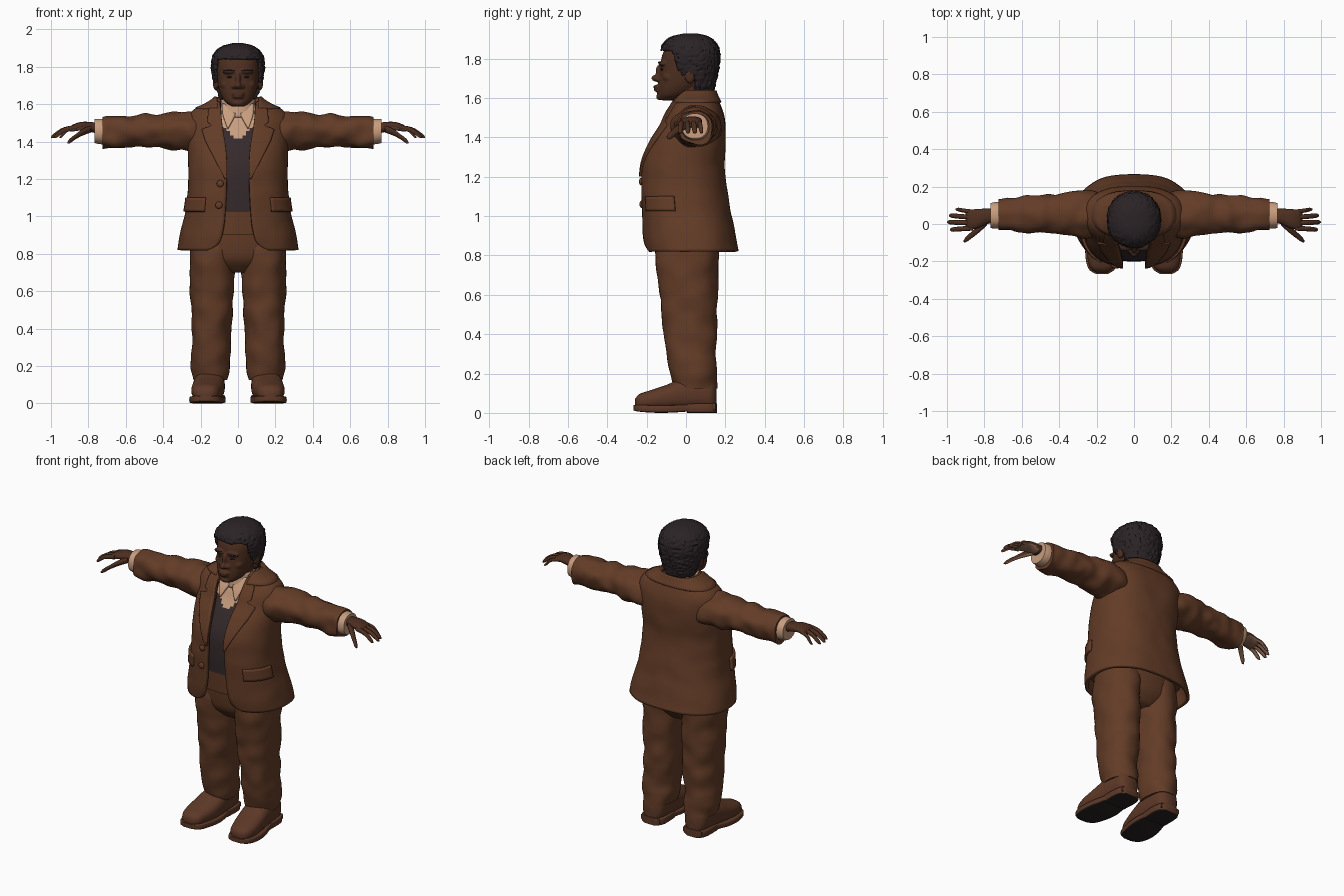
import bpy, bmesh, math
from mathutils import Vector, Matrix, noise

cube = bpy.data.objects.get("Cube")
if cube:
    bpy.data.objects.remove(cube, do_unlink=True)


def material(name, *rgb):
    m = bpy.data.materials.new(name)
    m.use_nodes = True
    m.diffuse_color = (*rgb, 1)
    bsdf = m.node_tree.nodes["Principled BSDF"]
    bsdf.inputs["Base Color"].default_value = (*rgb, 1)
    bsdf.inputs["Roughness"].default_value = 0.8
    return m


SUIT = material("brown suit", 0.125, 0.045, 0.02)
SHOE = material("shoe leather", 0.11, 0.04, 0.02)
SKIN = material("dark skin", 0.075, 0.028, 0.014)
PALM = material("palm skin", 0.3, 0.16, 0.1)
HAIR = material("black hair", 0.024, 0.017, 0.019)
VEST = material("charcoal vest", 0.036, 0.023, 0.025)
CREAM = material("cream shirt", 0.58, 0.34, 0.21)
SOLE = material("dark sole", 0.022, 0.015, 0.016)


def interp(keys, t, smooth=True):
    """Interpolate rows of (t, values...) at t."""
    t = min(max(t, keys[0][0]), keys[-1][0])
    i = max(k for k in range(len(keys) - 1) if keys[k][0] <= t)
    a, b = keys[i], keys[i + 1]
    h = b[0] - a[0]
    u = (t - a[0]) / h
    p, q = keys[max(i - 1, 0)], keys[min(i + 2, len(keys) - 1)]
    out = []
    for j in range(1, len(a)):
        lin = a[j] + (b[j] - a[j]) * u
        if smooth:
            da = (b[j] - p[j]) / (b[0] - p[0]) * h
            db = (q[j] - a[j]) / (q[0] - a[0]) * h
            d = b[j] - a[j]
            lin += u * (1 - u) * ((1 - u) * (da - d) - u * (db - d))
        out.append(lin)
    return out


def spow(v, e):
    return math.copysign(abs(v) ** (2 / e), v)


def add_grid(bm, rows, closed):
    vs = [[bm.verts.new(p) for p in r] for r in rows]
    n = len(vs[0])
    for r, s in zip(vs, vs[1:]):
        for j in range(n if closed else n - 1):
            k = (j + 1) % n
            bm.faces.new((r[j], r[k], s[k], s[j]))
    return vs


def add_loft(bm, axis, keys, rows=24, n=32, e=2.2, wrinkle=0, freq=14, caps=True):
    """Superellipse rings along an axis; key = (t, centre pair, radius pair)."""
    grid = []
    for i in range(rows + 1):
        t = keys[0][0] + (keys[-1][0] - keys[0][0]) * i / rows
        c1, c2, r1, r2 = interp(keys, t)
        ring = []
        for j in range(n):
            a = math.tau * j / n
            u, v = spow(math.cos(a), e), spow(math.sin(a), e)
            p = [c1 + r1 * u, c2 + r2 * v]
            p.insert(axis, t)
            w = wrinkle * noise.noise(Vector(p) * freq)
            p = [c1 + (r1 + w) * u, c2 + (r2 + w) * v]
            p.insert(axis, t)
            ring.append(p)
        grid.append(ring)
    vs = add_grid(bm, grid, True)
    if caps:
        bm.faces.new(vs[0])
        bm.faces.new(vs[-1])


def add_ball(bm, loc, size):
    bmesh.ops.create_uvsphere(bm, u_segments=20, v_segments=12, radius=1,
                              matrix=Matrix.Translation(loc) @ Matrix.Diagonal((*size, 1)))


def finish(name, bm, mats, mirror=False, thick=0, fuse=0, rule=None):
    bmesh.ops.recalc_face_normals(bm, faces=bm.faces)
    for f in bm.faces:
        f.smooth = True
        if rule:
            f.material_index = rule(f.calc_center_median(), f.normal)
    me = bpy.data.meshes.new(name)
    bm.to_mesh(me)
    bm.free()
    me.set_sharp_from_angle(angle=math.radians(50))
    for m in mats:
        me.materials.append(m)
    ob = bpy.data.objects.new(name, me)
    bpy.context.collection.objects.link(ob)
    if fuse:
        r = ob.modifiers.new("fuse", 'REMESH')
        r.mode, r.voxel_size, r.use_smooth_shade = 'VOXEL', fuse, True
        s = ob.modifiers.new("soften", 'SMOOTH')
        s.factor, s.iterations = 0.5, 3
    if mirror:
        ob.modifiers.new("mirror", 'MIRROR')
    if thick:
        s = ob.modifiers.new("thickness", 'SOLIDIFY')
        s.thickness, s.offset = thick, 0
    return ob


def loft(name, axis, keys, mats, mirror=False, thick=0, rule=None, **kw):
    bm = bmesh.new()
    add_loft(bm, axis, keys, **kw)
    return finish(name, bm, mats, mirror, thick, rule=rule)


# Jacket surface: (z, centre y, half width, half depth)
TORSO = [(.82, .03, .312, .228), (.9, .015, .3, .228), (1.02, 0, .275, .218),
         (1.15, -.012, .258, .21), (1.27, -.013, .254, .2), (1.38, .012, .26, .18),
         (1.46, .036, .262, .155), (1.52, .045, .26, .137), (1.565, .05, .23, .115),
         (1.595, .05, .165, .1), (1.63, .05, .11, .085)]
OPENING = [(.82, .16), (.85, .105), (.92, .08), (1.02, .068), (1.2, .06),
           (1.35, .064), (1.5, .085), (1.63, .095)]
E = 2.4


def surf(a, z, off=0):
    cy, rx, ry = interp(TORSO, z)
    return ((rx + off) * spow(math.sin(a), E), cy - (ry + off) * spow(math.cos(a), E), z)


def angle(x, z):
    return math.asin(min(1, x / interp(TORSO, z)[1]) ** (E / 2))


def edge(z):
    return interp(OPENING, z)[0]


def panel(name, z0, z1, rows, cols, span, mat, off=0, thick=.01, wrinkle=0):
    """Mirrored sheet on the jacket surface between two angles per height."""
    grid = []
    for i in range(rows + 1):
        z = z0 + (z1 - z0) * i / rows
        a, b = span(z)
        ring = []
        for j in range(cols + 1):
            t = a + (b - a) * j / cols
            w = wrinkle * noise.noise(Vector(surf(t, z)) * 9)
            ring.append(surf(t, z, off + w))
        grid.append(ring)
    bm = bmesh.new()
    add_grid(bm, grid, False)
    return finish(name, bm, [mat], True, thick)


# Jacket with lapels, collar and pocket flaps
panel("jacket", .82, 1.63, 60, 44, lambda z: (angle(edge(z), z), math.pi), SUIT,
      thick=.02, wrinkle=.006)
LAPEL = [(1.2, .066), (1.4, .165), (1.465, .185), (1.485, .125), (1.5, .155), (1.56, .15), (1.61, .125)]
panel("lapels", 1.2, 1.61, 44, 8,
      lambda z: (angle(edge(z) - .004, z), angle(interp(LAPEL, z, False)[0], z)),
      SUIT, off=.013, thick=.014)
panel("jacket_collar", 1.575, 1.635, 5, 24, lambda z: (angle(.1, z), math.pi), SUIT,
      off=.013, thick=.016)
panel("pocket_flaps", 1.025, 1.1, 5, 14, lambda z: (.6, 1.4), SUIT, off=.014, thick=.016)

# Buttons on the right front edge
bm = bmesh.new()
for x, z in ((.095, 1.175), (.102, 1.06)):
    p = surf(angle(x, z), z, .016)
    add_ball(bm, (-x, p[1], z), (.019, .01, .019))
finish("jacket_buttons", bm, [SUIT])


# Vest over the shirt, with a V neck and lower band
def vest_rule(c, n):
    if c.z < 1.02:
        return 2
    return 0 if c.z < 1.405 + abs(c.x) * .9 else 1


inner = [(z, 0, cy, rx - .022, ry - .022) for z, cy, rx, ry in TORSO if .85 < z < 1.6]
loft("vest_and_shirt", 2, inner, [VEST, CREAM, SUIT], rows=90, n=96, e=E, rule=vest_rule)
FLAP = [(1.47, .054, .058), (1.54, .014, .084), (1.6, .02, .09)]


def flap_span(z):
    a, b = interp(FLAP, z, False)
    return angle(a, z), angle(b, z)


panel("shirt_collar_points", 1.47, 1.6, 12, 5, flap_span, CREAM, off=-.008, thick=.012)
loft("shirt_collar", 2, [(1.53, 0, .025, .096, .095), (1.575, 0, .022, .09, .086),
                         (1.625, 0, .025, .086, .08)], [CREAM], thick=.01, rows=8, caps=False)

# Sleeves, cuffs
loft("sleeves", 0, [(.13, .05, 1.45, .1, .08), (.22, .05, 1.45, .122, .1), (.3, .053, 1.457, .12, .102),
                    (.42, .055, 1.458, .105, .09), (.55, .055, 1.455, .095, .083),
                    (.66, .052, 1.45, .09, .088), (.725, .05, 1.447, .088, .088)],
     [SUIT], True, rows=48, n=36, wrinkle=.016, freq=13)
loft("shirt_cuffs", 0, [(.69, .048, 1.452, .072, .07), (.75, .046, 1.455, .07, .067),
                        (.768, .045, 1.457, .066, .064)], [CREAM], True, rows=6)

# Hands: palm, four fingers, thumb; paler undersides
bm = bmesh.new()
add_loft(bm, 0, [(.74, .045, 1.47, .036, .028), (.79, .04, 1.478, .042, .027),
                 (.84, .028, 1.482, .052, .023), (.885, .022, 1.472, .052, .018),
                 (.9, .02, 1.465, .045, .01)], rows=14, n=24)
for y0, y1, tip, r in ((.066, .078, .955, .011), (.036, .045, .99, .013),
                       (.006, .01, 1.0, .013), (-.022, -.03, .985, .013)):
    mid = (tip + .87) / 2
    add_loft(bm, 0, [(.86, y0, 1.477, r, r), (mid, (y0 + y1) / 2, 1.462, r, r),
                     (tip - .012, y1, 1.43, r * .85, r * .85), (tip, y1, 1.423, .003, .003)],
             rows=12, n=12)
add_loft(bm, 0, [(.785, .015, 1.468, .022, .02), (.83, -.025, 1.45, .022, .018),
                 (.87, -.06, 1.425, .018, .014), (.9, -.084, 1.403, .014, .013),
                 (.912, -.093, 1.395, .004, .004)], rows=12, n=14)
finish("hands", bm, [SKIN, PALM], True, rule=lambda c, n: int(n.z < -.55 and c.x > .79))

# Trousers
loft("trouser_seat", 2, [(.7, 0, .01, .12, .09), (.76, 0, .005, .21, .145),
                         (.83, 0, .003, .25, .162), (.97, 0, 0, .24, .17)], [SUIT], rows=16, n=48)
loft("trouser_legs", 2, [(.125, .15, .048, .093, .108), (.19, .146, .04, .106, .12),
                         (.25, .144, .03, .1, .124), (.4, .143, .022, .105, .135),
                         (.6, .136, .01, .114, .15), (.8, .13, .005, .124, .16),
                         (.88, .128, .005, .12, .155)],
     [SUIT], True, rows=54, n=40, wrinkle=.013, freq=10)

# Shoes with soles and heels
loft("shoes", 1, [(-.258, .172, .05, .03, .022), (-.24, .172, .056, .058, .038), (-.18, .17, .065, .078, .05),
                  (-.1, .16, .078, .086, .064), (-.03, .154, .092, .084, .078),
                  (.08, .15, .1, .076, .085), (.135, .15, .095, .064, .078),
                  (.155, .15, .085, .035, .06)], [SHOE], True, rows=36, n=32, e=2.5)


def underside(c, n):
    return int(n.z < -.5)


loft("shoe_soles", 1, [(-.266, .172, .026, .035, .014), (-.245, .172, .024, .068, .017),
                       (-.17, .17, .02, .09, .019), (-.08, .16, .02, .094, .019),
                       (0, .153, .024, .08, .018), (.15, .15, .03, .066, .018)],
     [SHOE, SOLE], True, rows=24, n=32, e=7, rule=underside)
loft("shoe_heels", 1, [(.005, .152, .024, .078, .024), (.09, .15, .024, .08, .024),
                       (.14, .15, .024, .068, .024), (.158, .15, .024, .04, .024)],
     [SHOE, SOLE], True, rows=12, n=32, e=7, rule=underside)

# Head, neck, ears and face, fused into one skin
bm = bmesh.new()
add_loft(bm, 2, [(1.588, 0, -.095, .035, .04), (1.61, 0, -.07, .068, .073), (1.65, 0, -.04, .092, .103),
                 (1.7, 0, -.015, .106, .122), (1.76, 0, 0, .113, .13), (1.82, 0, .01, .112, .13),
                 (1.87, 0, .015, .09, .105), (1.9, 0, .015, .05, .065)], rows=30, n=40)
add_loft(bm, 2, [(1.5, 0, .035, .085, .08), (1.58, 0, .025, .077, .075), (1.7, 0, .03, .08, .08)], rows=8)
for loc, size in (((0, -.135, 1.735), (.014, .02, .035)), ((0, -.152, 1.7), (.019, .024, .018)),
                  ((0, -.148, 1.657), (.036, .019, .009)), ((0, -.144, 1.64), (.031, .02, .01)),
                  ((0, -.13, 1.606), (.034, .022, .018))):
    add_ball(bm, loc, size)
for s in (-1, 1):
    for loc, size in (((.021, -.138, 1.695), (.015, .018, .012)), ((.042, -.117, 1.775), (.042, .025, .014)),
                      ((.06, -.083, 1.705), (.035, .036, .03)), ((.12, .02, 1.715), (.014, .027, .042))):
        add_ball(bm, (s * loc[0], loc[1], loc[2]), size)
finish("head", bm, [SKIN], fuse=.006)

# Eyes and eyebrows
bm = bmesh.new()
add_ball(bm, (.042, -.119, 1.745), (.017, .011, .006))
add_ball(bm, (.046, -.13, 1.78), (.03, .013, .005))
finish("eyes_and_brows", bm, [HAIR], True)

# Curly hair cap, trimmed along the hairline
bm = bmesh.new()
add_loft(bm, 2, [(1.63, 0, .045, .088, .085), (1.7, 0, .035, .116, .113), (1.76, 0, .028, .13, .132),
                 (1.82, 0, .022, .134, .142), (1.87, 0, .02, .12, .13), (1.905, 0, .02, .077, .09),
                 (1.918, 0, .02, .03, .04)], rows=56, n=110, wrinkle=.009, freq=75)


def bald(c):
    if c.z > 1.842:
        return False
    if c.z > 1.74:
        return c.y < -.035 - (c.z - 1.74) * .35
    return c.y < (-.02 if c.z > 1.715 else .045)


bmesh.ops.delete(bm, geom=[f for f in bm.faces if bald(f.calc_center_median())], context='FACES')
finish("hair", bm, [HAIR], thick=.016)
